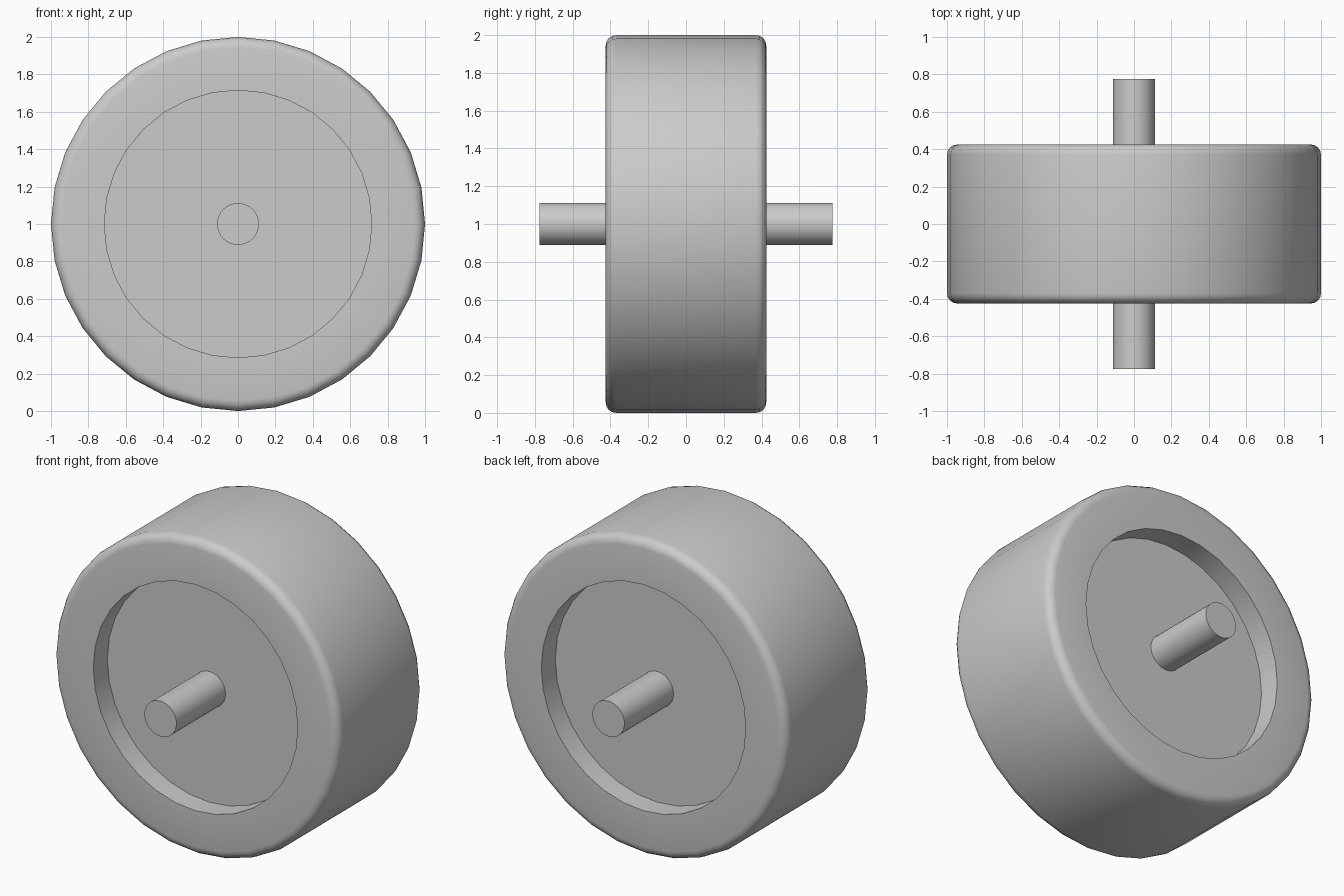
import bpy, bmesh, math

cube = bpy.data.objects.get("Cube")
if cube:
    bpy.data.objects.remove(cube, do_unlink=True)

# One plain grey for the whole model
grey = bpy.data.materials.new("light_grey")
grey.use_nodes = True
colour = (0.6, 0.6, 0.6, 1)
grey.diffuse_color = colour
grey.node_tree.nodes["Principled BSDF"].inputs["Base Color"].default_value = colour

SEGMENTS = 32
CENTRE_Z = 1.0


def lathe(name, profile):
    """Spin a (radius, y) profile, open at the axis, around the y axis."""
    bm = bmesh.new()
    rings = []
    for r, y in profile:
        ring = []
        for i in range(SEGMENTS):
            a = math.tau * i / SEGMENTS
            ring.append(bm.verts.new((r * math.sin(a), y, CENTRE_Z + r * math.cos(a))))
        rings.append(ring)
    for a, b in zip(rings, rings[1:]):
        for i in range(SEGMENTS):
            j = (i + 1) % SEGMENTS
            bm.faces.new((a[i], a[j], b[j], b[i]))
    bm.faces.new(rings[0])
    bm.faces.new(rings[-1])
    bmesh.ops.recalc_face_normals(bm, faces=bm.faces)
    mesh = bpy.data.meshes.new(name)
    bm.to_mesh(mesh)
    bm.free()
    mesh.materials.append(grey)
    obj = bpy.data.objects.new(name, mesh)
    bpy.context.collection.objects.link(obj)
    bpy.ops.object.select_all(action="DESELECT")
    obj.select_set(True)
    bpy.context.view_layer.objects.active = obj
    bpy.ops.object.shade_smooth_by_angle(angle=math.radians(30))
    return obj


# Wheel: recessed hub floor, recess wall, side face, rounded shoulder, tread
HALF_WIDTH, ROUND = 0.425, 0.055
front = [(0.715, -0.285), (0.715, -HALF_WIDTH)]
for k in range(5):
    a = math.pi / 2 * k / 4
    front.append((1 - ROUND + ROUND * math.sin(a),
                  -HALF_WIDTH + ROUND - ROUND * math.cos(a)))
back = [(r, -y) for r, y in reversed(front)]
lathe("wheel", front + back)

# Axle through both sides
lathe("axle", [(0.112, -0.775), (0.112, 0.775)])
